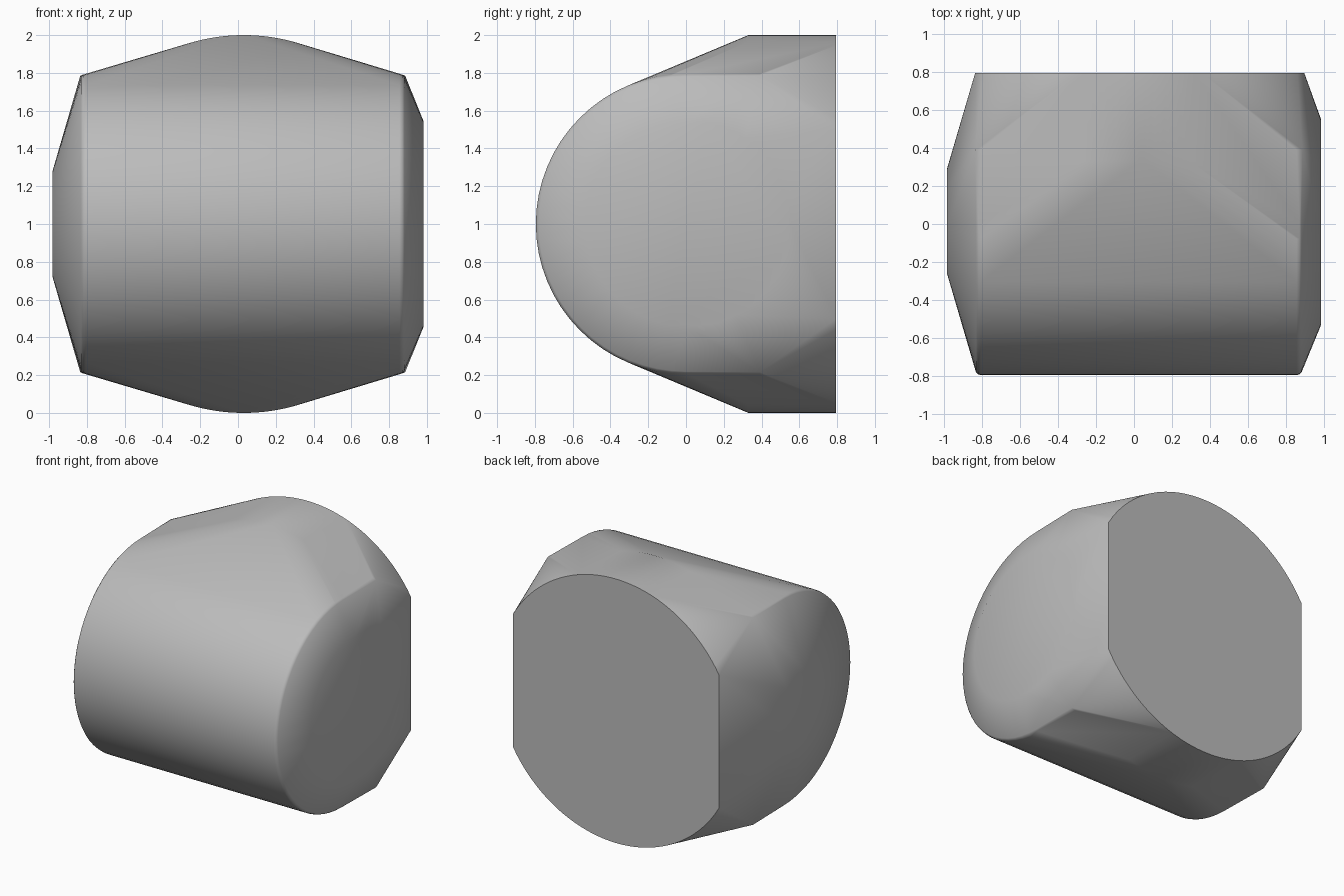
import bpy, bmesh
from math import sin, cos, pi, radians, sqrt

cube = bpy.data.objects.get("Cube")
if cube:
    bpy.data.objects.remove(cube, do_unlink=True)

grey = bpy.data.materials.new("neutral grey")
grey.use_nodes = True
colour = (0.5, 0.5, 0.5, 1)
grey.diffuse_color = colour
grey.node_tree.nodes["Principled BSDF"].inputs["Base Color"].default_value = colour

MID = 1.0    # height of the axis
BACK = 0.795
points = []


def side_disc(x, y, radius, steps=64):
    """Ring of points facing along x."""
    for i in range(steps):
        a = 2 * pi * i / steps
        points.append((x, y + radius * cos(a), MID + radius * sin(a)))


def back_disc(y, x, radius, low, high, steps=48):
    """Ring facing along y, trimmed straight at both sides."""
    for i in range(steps + 1):
        px = low + (high - low) * i / steps
        h = sqrt(max(radius ** 2 - (px - x) ** 2, 0))
        points.extend([(px, y, MID + h), (px, y, MID - h)])


# Wide barrel lying along x, with a softened rim at each end
RIM = 0.03
for end, inward in ((-0.835, 1), (0.885, -1)):
    for i in range(4):
        a = i * pi / 6
        side_disc(end + inward * RIM * (1 - cos(a)), 0, 0.765 + RIM * sin(a))
    # Straight cheek edge running back from the barrel
    for side in (-1, 1):
        points.append((end, 0.39, MID + side * 0.785))
        points.append((end + inward * RIM, 0.39, MID + side * 0.795))

# Shallow raised discs on the two ends
side_disc(-0.982, 0.015, 0.28)
side_disc(0.982, 0.01, 0.545)

# Large flat back and the crown in front of it
back_disc(BACK, 0.03, 1.0, -0.835, 0.895)
back_disc(0.33, 0.03, 1.0, -0.5, 0.56)

# Wrap everything in one convex shell
bm = bmesh.new()
for p in points:
    bm.verts.new(p)
bmesh.ops.remove_doubles(bm, verts=bm.verts[:], dist=0.0005)
hull = bmesh.ops.convex_hull(bm, input=bm.verts[:])
inside = {g for g in hull["geom_interior"] + hull["geom_unused"]
          if isinstance(g, bmesh.types.BMVert)}
bmesh.ops.delete(bm, geom=list(inside), context="VERTS")
bmesh.ops.dissolve_limit(bm, angle_limit=radians(0.5), verts=bm.verts[:], edges=bm.edges[:])
bmesh.ops.recalc_face_normals(bm, faces=bm.faces[:])

mesh = bpy.data.meshes.new("rounded_shell")
bm.to_mesh(mesh)
bm.free()
mesh.materials.append(grey)
shell = bpy.data.objects.new("rounded_shell", mesh)
bpy.context.collection.objects.link(shell)

bpy.ops.object.select_all(action="DESELECT")
shell.select_set(True)
bpy.context.view_layer.objects.active = shell
bpy.ops.object.shade_smooth_by_angle(angle=radians(35))
